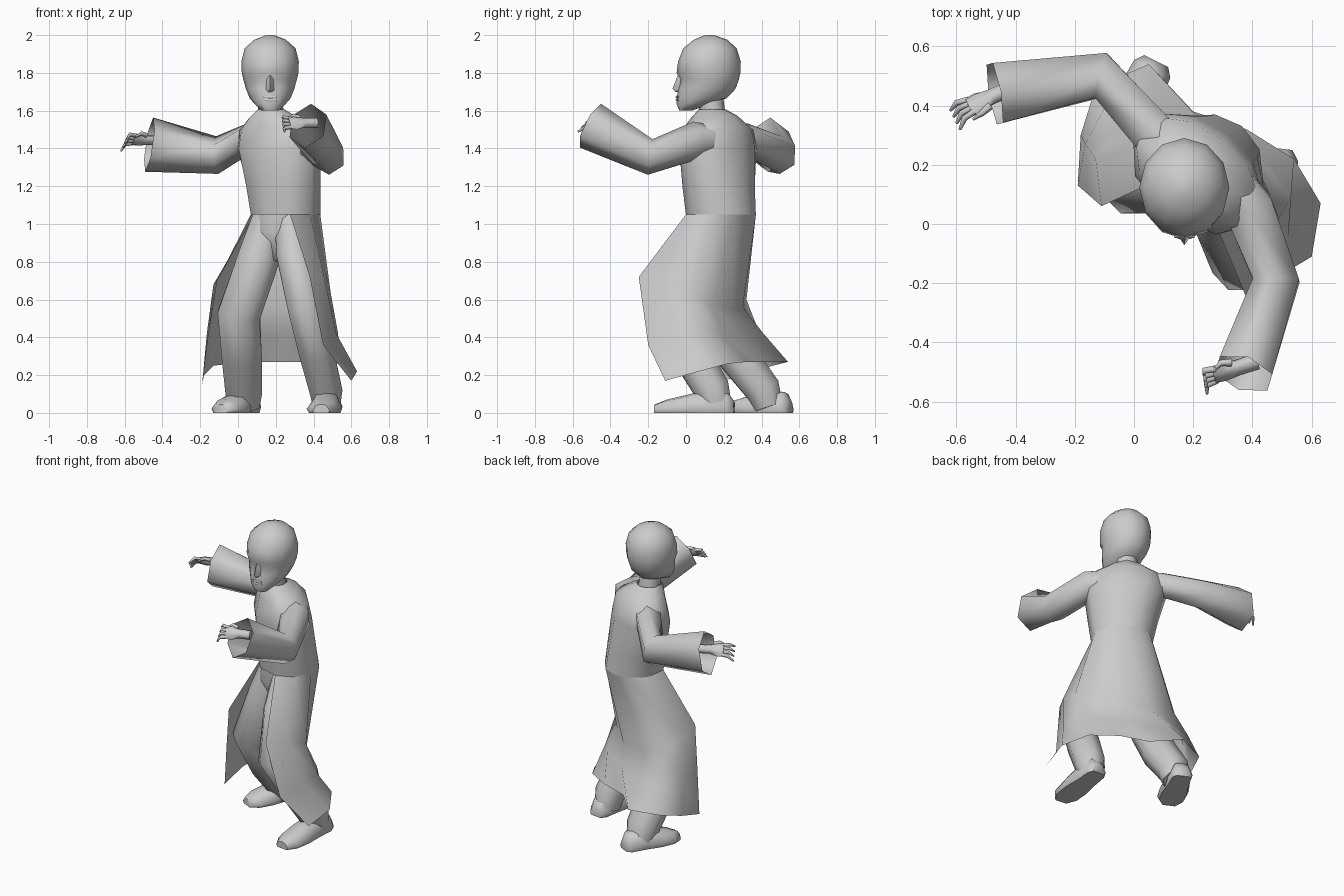
import bpy, bmesh, math
from mathutils import Vector as V


def loft(name, rings, closed=True, cap_start=False, cap_end=False, smooth=60):
    """Skin a list of equal-sized point rings; zero-thickness cloth stays open."""
    bm = bmesh.new()
    rows = [[bm.verts.new(p) for p in r] for r in rings]
    n = len(rows[0])
    for a, b in zip(rows, rows[1:]):
        for i in range(n if closed else n - 1):
            j = (i + 1) % n
            bm.faces.new((a[i], a[j], b[j], b[i]))
    if cap_start:
        bm.faces.new(rows[0][::-1])
    if cap_end:
        bm.faces.new(rows[-1])
    bmesh.ops.recalc_face_normals(bm, faces=bm.faces)
    me = bpy.data.meshes.new(name)
    bm.to_mesh(me)
    bm.free()
    ob = bpy.data.objects.new(name, me)
    bpy.context.collection.objects.link(ob)
    bpy.ops.object.select_all(action='DESELECT')
    ob.select_set(True)
    bpy.context.view_layer.objects.active = ob
    bpy.ops.object.shade_smooth_by_angle(angle=math.radians(smooth))
    return ob


def tube(name, path, sides=6, up=(0, 0, 1), caps=(True, True), turn=0.0):
    """Limb along path of (point, half width, half height)."""
    pts = [V(p) for p, _, _ in path]
    rings = []
    for i, (_, a, b) in enumerate(path):
        t = (pts[min(i + 1, len(pts) - 1)] - pts[max(i - 1, 0)]).normalized()
        s = t.cross(V(up)).normalized()
        u = s.cross(t)
        ang = [turn + 2 * math.pi * k / sides for k in range(sides)]
        rings.append([pts[i] + s * a * math.cos(w) + u * b * math.sin(w) for w in ang])
    return loft(name, rings, True, *caps, smooth=75)


# Coat: elliptical torso rings (centre, half width, half depth, z), facing diagonally
ANGLES = [45, 82, 118, 150, 180, 210, 240, 278, 322, 360]
def body_ring(cx, cy, a, b, z, face=232, drop=0.0):
    f = math.radians(face)
    fwd, left = V((math.cos(f), math.sin(f), 0)), V((-math.sin(f), math.cos(f), 0))
    out = []
    for d in ANGLES:
        w = math.radians(d)
        out.append(V((cx, cy, z - drop * abs(math.sin(w)))) + fwd * b * math.cos(w) + left * a * math.sin(w))
    return out

waist = body_ring(.25, .185, .19, .185, 1.05)
torso = [waist,
         body_ring(.235, .175, .215, .18, 1.2),
         body_ring(.21, .17, .255, .17, 1.4),
         body_ring(.21, .17, .25, .145, 1.52, drop=.03),
         body_ring(.19, .155, .15, .11, 1.585, drop=.03),
         body_ring(.175, .14, .075, .075, 1.605)]

# Coat skirt, open at the front, swept by the stance and tucked in behind the knees
thigh = [(.38, -.25, .72), (.46, -.12, .7), (.49, .02, .64), (.41, .14, .56), (.29, .25, .55),
         (.12, .3, .56), (-.04, .32, .6), (-.13, .22, .68), (-.11, .06, .7)]
shin = [(.45, -.2, .36), (.52, -.05, .42), (.53, .09, .42), (.45, .19, .42), (.27, .3, .42),
        (.07, .41, .42), (-.1, .39, .42), (-.165, .27, .42), (-.155, .1, .42)]
hem = [(.6, -.11, .17), (.63, .07, .22), (.54, .22, .26), (.38, .32, .27), (.2, .38, .27),
       (.05, .54, .27), (-.13, .46, .25), (-.18, .3, .2), (-.19, .13, .15)]
loft("coat_body", torso, smooth=60)
loft("coat_skirt", [waist[:9], thigh, shin, hem], closed=False)

# Sleeves, flared and open at the cuff
tube("right_sleeve", [((.17, .22, 1.46), .07, .07), ((.06, .31, 1.455), .085, .08),
                      ((-.11, .5, 1.365), .09, .1), ((-.47, .44, 1.42), .118, .145)],
     caps=(True, False), turn=.5)
tube("left_sleeve", [((.3, .2, 1.45), .06, .06), ((.385, .06, 1.445), .095, .1),
                     ((.48, -.19, 1.355), .09, .095), ((.37, -.505, 1.52), .108, .13)],
     caps=(True, False), turn=.5)


# Hands: palm, four curled fingers and a thumb
def hand(name, wrist, aim, across, curl):
    w, d, s, c = V(wrist), V(aim).normalized(), V(across).normalized(), V(curl)
    up = d.cross(s)
    tube(name + "_palm", [(w - d * .07, .03, .028), (w, .03, .026), (w + d * .05, .045, .024),
                          (w + d * .085, .04, .018)], 6, up)
    for k in range(4):
        base = w + d * .075 + s * (k - 1.5) * .02
        spread = s * (k - 1.5) * .006
        tube(f"{name}_finger_{k + 1}", [(base, .012, .012), (base + d * .04 + spread, .011, .011),
             (base + d * .06 + spread * 2 + c, .005, .005)], 5, up)
    b = w + d * .02 + s * .035
    tube(name + "_thumb", [(b, .015, .014), (b + d * .035 + s * .015, .012, .011),
                           (b + d * .065 + s * .01 + c * .5, .005, .005)], 5, up)

hand("right_hand", (-.48, .43, 1.445), (-.92, -.4, .02), (.3, -.6, .6), (0, -.025, -.03))
hand("left_hand", (.35, -.485, 1.535), (-.92, -.3, .0), (-.1, .6, .7), (.02, -.015, -.01))

# Trousers
tube("hips", [((.23, .17, 1.1), .14, .14), ((.22, .165, .95), .15, .14), ((.21, .16, .8), .09, .09)],
     8, (0, 1, 0))
tube("right_leg", [((.17, .18, 1.06), .09, .1), ((.11, .16, .82), .12, .13), ((.005, .14, .52), .122, .115),
                   ((.02, .27, .3), .115, .11), ((.03, .41, .12), .105, .1), ((.035, .44, .03), .085, .08)],
     8, (0, 1, 0), turn=math.pi / 8)
tube("left_leg", [((.265, .15, 1.06), .08, .09), ((.3, .02, .82), .1, .12), ((.355, -.125, .56), .1, .105),
                  ((.415, .02, .32), .1, .105), ((.465, .14, .12), .093, .1), ((.47, .17, .03), .075, .08)],
     8, (0, 1, 0), turn=math.pi / 8)


# Shoes: cross-sections from heel to toe with a flat sole
def shoe(name, heel, toe):
    h, t = V((*heel, 0)), V((*toe, 0))
    s = (t - h).cross(V((0, 0, 1))).normalized()
    rings = []
    for f, w, z in ((0, .045, .06), (.08, .068, .11), (.35, .075, .12), (.6, .09, .095),
                    (.85, .085, .07), (1, .045, .045)):
        c = h.lerp(t, f)
        rings.append([c + s * w * a + V((0, 0, z * b)) for a, b in
                      ((-.85, 0), (.85, 0), (1, .3), (.6, .9), (0, 1), (-.6, .9), (-1, .3))])
    loft(name, rings, True, True, True)

shoe("right_shoe", (.075, .55), (-.09, .22))
shoe("left_shoe", (.49, .255), (.44, -.165))

# Neck and head
tube("neck", [((.175, .145, 1.53), .07, .07), ((.17, .13, 1.68), .065, .065)], 8, (0, 1, 0))
HEAD = [(1.6, .045, -.035, .03), (1.635, .082, -.05, .13), (1.665, .108, -.047, .215), (1.715, .128, -.045, .262),
        (1.765, .142, -.03, .28), (1.8, .15, -.05, .288), (1.86, .152, -.042, .29),
        (1.93, .135, -.015, .268), (1.975, .085, .04, .22), (2.0, .02, .1, .15)]
rings = []
for z, w, f, b in HEAD:
    mid = (f + b) / 2
    rings.append([(.17 + w * math.sin(a), mid - (b - f) / 2 * math.cos(a), z)
                  for a in (2 * math.pi * k / 12 for k in range(12))])
loft("head", rings, True, True, True)

# Face: nose and lips
loft("nose", [[(.155, -.025, 1.785), (.17, -.045, 1.785), (.185, -.025, 1.785)],
              [(.145, -.035, 1.71), (.17, -.072, 1.715), (.195, -.035, 1.71)],
              [(.155, -.035, 1.698), (.17, -.052, 1.698), (.185, -.035, 1.698)]], True, True, True)
for name, z in (("upper_lip", 1.672), ("lower_lip", 1.656)):
    tube(name, [((.135, -.042, z), .003, .004), ((.17, -.048, z), .008, .008), ((.205, -.042, z), .003, .004)], 5)
